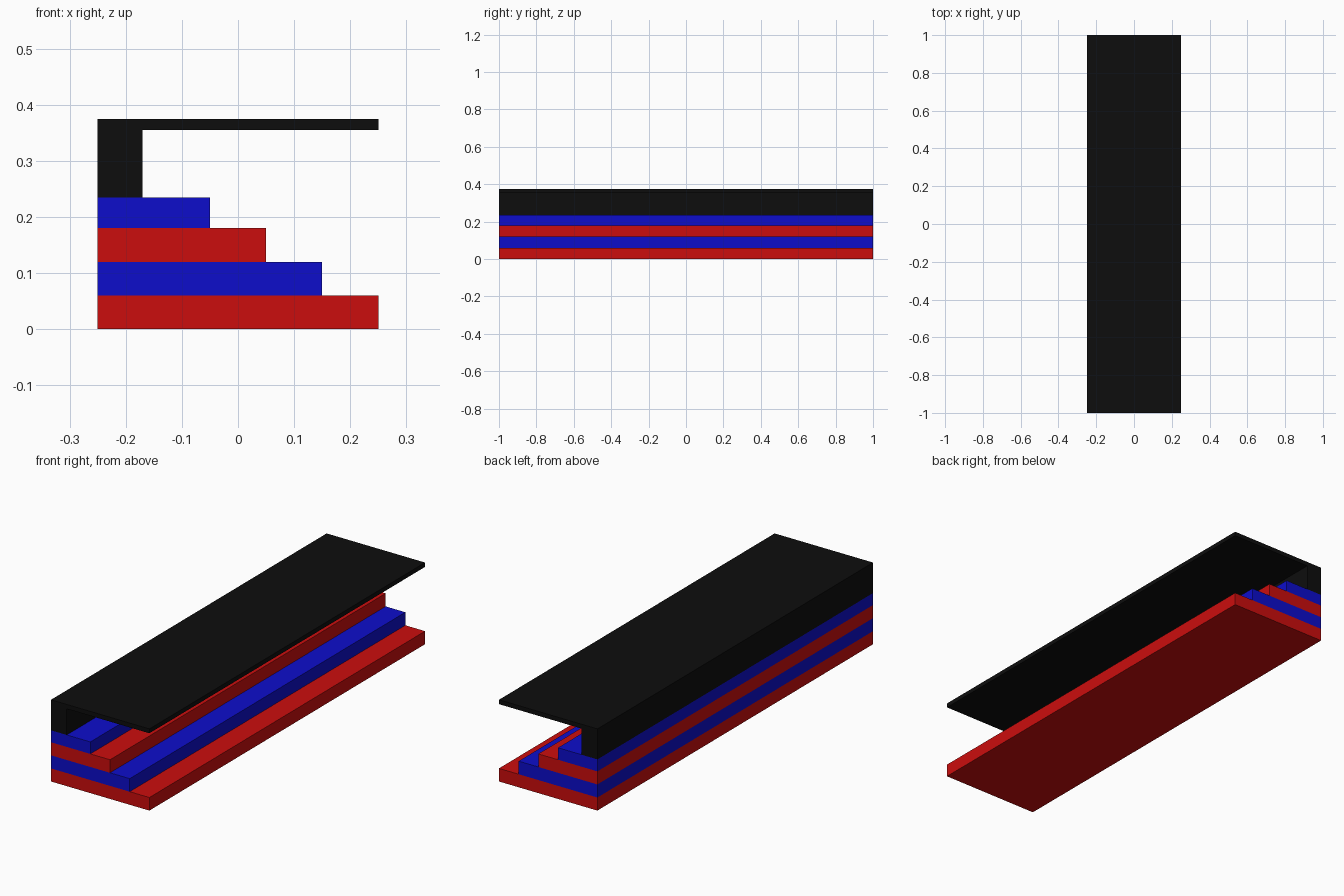
import bpy
import bmesh

cube = bpy.data.objects.get("Cube")
if cube:
    bpy.data.objects.remove(cube, do_unlink=True)

LENGTH = 2.0   # along y
BACK = -0.25   # shared back plane of the stand


def make_material(name, rgb):
    mat = bpy.data.materials.new(name)
    mat.use_nodes = True
    color = (*rgb, 1.0)
    mat.diffuse_color = color
    mat.node_tree.nodes["Principled BSDF"].inputs["Base Color"].default_value = color
    return mat


def extrude_profile(name, profile, mat):
    """Extrude an x-z outline along the full length of the stand."""
    bm = bmesh.new()
    face = bm.faces.new([bm.verts.new((x, -LENGTH / 2, z)) for x, z in profile])
    result = bmesh.ops.extrude_face_region(bm, geom=[face])
    moved = [v for v in result["geom"] if isinstance(v, bmesh.types.BMVert)]
    bmesh.ops.translate(bm, verts=moved, vec=(0, LENGTH, 0))
    bmesh.ops.recalc_face_normals(bm, faces=bm.faces)
    mesh = bpy.data.meshes.new(name)
    bm.to_mesh(mesh)
    bm.free()
    mesh.materials.append(mat)
    obj = bpy.data.objects.new(name, mesh)
    bpy.context.collection.objects.link(obj)
    return obj


red = make_material("red", (0.6, 0.004, 0.004))
blue = make_material("blue", (0.004, 0.004, 0.6))
black = make_material("black", (0.004, 0.004, 0.004))

# Seating steps, alternating in colour and receding towards the back wall
heights = [0, 0.06, 0.12, 0.18, 0.235]
for i, (low, high) in enumerate(zip(heights, heights[1:])):
    edge = 0.25 - 0.1 * i
    outline = [(BACK, low), (edge, low), (edge, high), (BACK, high)]
    extrude_profile(f"step_{i + 1}", outline, blue if i % 2 else red)

# Back wall and cantilevered roof in one L-shaped section
wall_front, roof_under, roof_top = -0.17, 0.355, 0.375
extrude_profile("wall_and_roof", [
    (BACK, heights[-1]), (wall_front, heights[-1]), (wall_front, roof_under),
    (0.25, roof_under), (0.25, roof_top), (BACK, roof_top),
], black)
